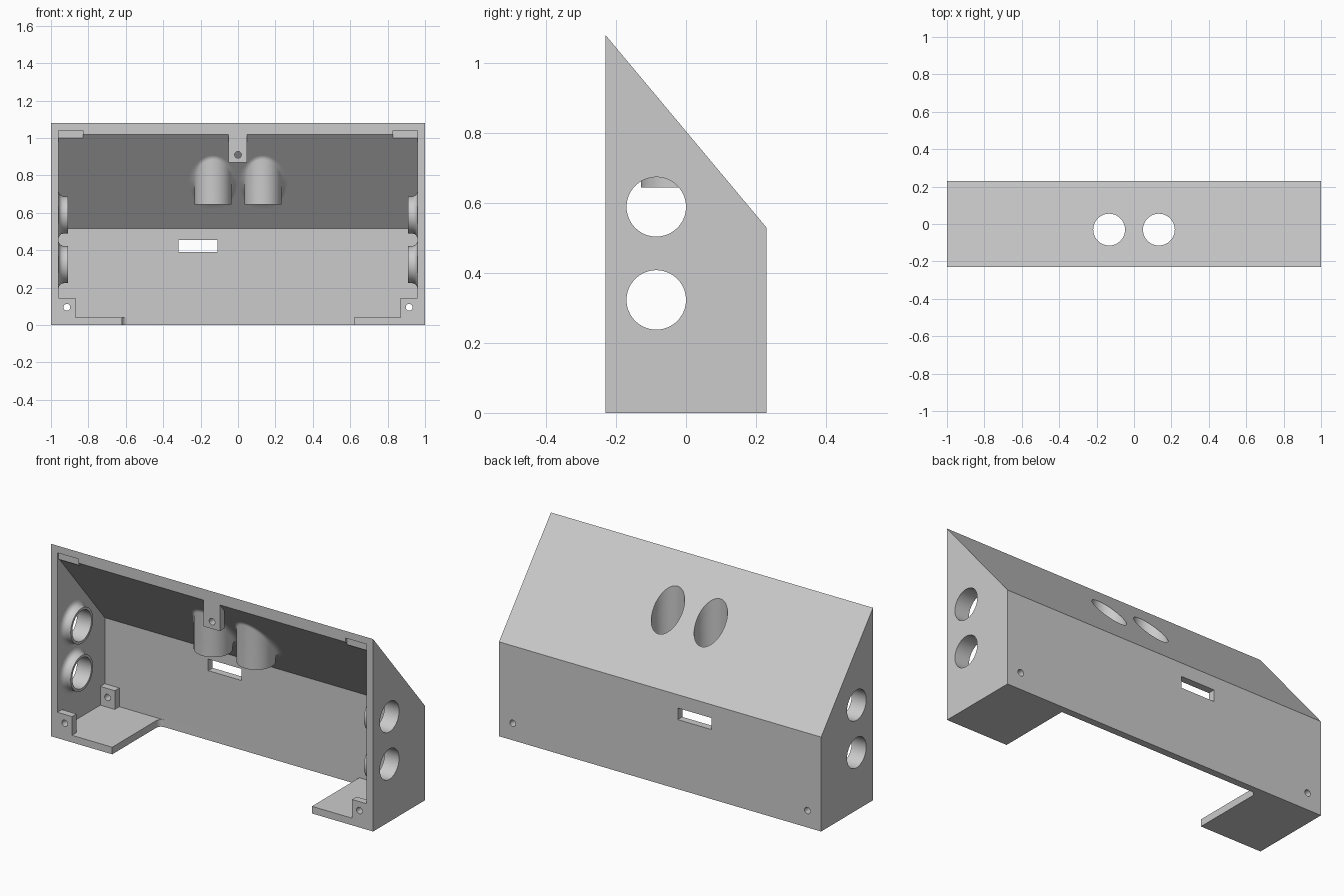
import bpy, math
from mathutils import Matrix, Vector

if "Cube" in bpy.data.objects:
    bpy.data.objects.remove(bpy.data.objects["Cube"])

grey = bpy.data.materials.new("plain grey")
grey.use_nodes = True
grey.diffuse_color = (0.6, 0.6, 0.6, 1)
grey.node_tree.nodes["Principled BSDF"].inputs["Base Color"].default_value = (0.6, 0.6, 0.6, 1)

WALL = 0.04
SLOPE = 0.55 / 0.46            # drop of the sloped roof per unit of depth
FRONT, BACK = -0.23, 0.23


def roof_under(y):
    return 0.53 + (BACK - y) * SLOPE - WALL * math.hypot(1, SLOPE)


def make(name, verts, faces):
    mesh = bpy.data.meshes.new(name)
    mesh.from_pydata(verts, [], faces)
    mesh.materials.append(grey)
    obj = bpy.data.objects.new(name, mesh)
    bpy.context.collection.objects.link(obj)
    return obj


def prism(name, a, b, profile, place):
    """Extrude a 2D profile from a to b; place(t, p, q) gives the 3D point."""
    n = len(profile)
    verts = [place(t, p, q) for t in (a, b) for p, q in profile]
    faces = [tuple(range(n))[::-1], tuple(range(n, 2 * n))]
    faces += [(i, (i + 1) % n, (i + 1) % n + n, i + n) for i in range(n)]
    obj = make(name, verts, faces)
    fix_normals(obj)
    return obj


def fix_normals(obj):
    import bmesh
    bm = bmesh.new()
    bm.from_mesh(obj.data)
    bmesh.ops.recalc_face_normals(bm, faces=bm.faces)
    bm.to_mesh(obj.data)
    bm.free()


def along_x(t, p, q): return (t, p, q)
def along_y(t, p, q): return (p, t, q)
def along_z(t, p, q): return (p, q, t)


def box(name, x0, x1, y0, y1, z0, z1):
    return prism(name, x0, x1, [(y0, z0), (y1, z0), (y1, z1), (y0, z1)], along_x)


def rod(a, b, p, q, r, place, n=64):
    ring = [(p + r * math.cos(k * math.tau / n), q + r * math.sin(k * math.tau / n)) for k in range(n)]
    return prism("cutter", a, b, ring, place)


def cut(obj, cutters):
    for c in cutters:
        c.hide_render = True
        m = obj.modifiers.new("cut", 'BOOLEAN')
        m.operation, m.solver, m.object = 'DIFFERENCE', 'EXACT', c
    dg = bpy.context.evaluated_depsgraph_get()
    dg.update()
    mesh = bpy.data.meshes.new_from_object(obj.evaluated_get(dg))
    obj.modifiers.clear()
    obj.data = mesh
    for c in cutters:
        bpy.data.objects.remove(c)


def sleeve(name, origin, axes, lean, length, r_in=0.085, r_out=0.099, fillet=0.036, n=64):
    """Tube standing on a leaning wall, with a fillet where it meets the wall."""
    frame = Matrix(axes).transposed()
    steps = 8
    rings = steps + 4
    verts = []
    for k in range(n):
        c, s = math.cos(k * math.tau / n), math.sin(k * math.tau / n)
        tilt = lean * s                       # wall rise along this direction
        t = fillet / math.tan((math.pi / 2 - math.atan(tilt)) / 2)
        foot = min(t / math.hypot(1, tilt), fillet)
        p0 = Vector((r_out + foot, (r_out + foot) * tilt))
        p1 = Vector((r_out, r_out * tilt))
        p2 = Vector((r_out, min(p1.y + t, length - 0.002)))
        path = [p0 * (1 - u) ** 2 + p1 * 2 * u * (1 - u) + p2 * u * u
                for u in (i / steps for i in range(steps + 1))]
        path += [Vector((r_out, length)), Vector((r_in, length)), Vector((r_in, r_in * tilt))]
        verts += [Vector(origin) + frame @ Vector((p.x * c, p.x * s, p.y)) for p in path]
    faces = [(k * rings + i, (k + 1) % n * rings + i, (k + 1) % n * rings + i + 1, k * rings + i + 1)
             for k in range(n) for i in range(rings - 1)]
    obj = make(name, verts, faces)
    if frame.determinant() < 0:
        obj.data.flip_normals()
    return obj


# Housing shell: sloped box, open at the front and partly underneath
housing = prism("housing", -1, 1, [(FRONT, 0), (BACK, 0), (BACK, 0.53), (FRONT, 1.08)], along_x)
inner = BACK - WALL
cavity = prism("cutter", WALL - 1, 1 - WALL,
               [(-0.4, WALL), (inner, WALL), (inner, roof_under(inner)), (-0.4, roof_under(-0.4))], along_x)
f = 0.03
bend = [(-0.62 + f - f * math.cos(a), inner - f + f * math.sin(a))
        for a in (i * math.pi / 16 for i in range(9))]
floor_gap = prism("cutter", -0.1, 0.1, [(-0.62, -0.4)] + bend + [(0.62, inner), (0.62, -0.4)], along_z)
cutters = [cavity, floor_gap, box("cutter", -0.318, -0.11, 0.1, 0.3, 0.39, 0.455)]

TUBE_X, TUBE_Y = 0.133, -0.03
PORT_Y, PORTS = -0.085, {"upper": 0.589, "lower": 0.323}
SCREW_X, SCREW_Z, SCREW_R = 0.915, 0.095, 0.018
for side in (-1, 1):
    cutters.append(rod(0.5, 1.2, side * TUBE_X, TUBE_Y, 0.085, along_z))
    cutters.append(rod(0.1, 0.3, side * SCREW_X, SCREW_Z, SCREW_R, along_y, 24))
    x0, x1 = sorted((side * 0.83, side * 0.96))
    cutters.append(box("cutter", x0, x1, -0.3, -0.22, 1.0, 1.04))
    for z in PORTS.values():
        cutters.append(rod(side * 0.9, side * 1.1, PORT_Y, z, 0.085, along_x))
cut(housing, cutters)
parts = [housing]

for side, label in ((-1, "right"), (1, "left")):
    # Round sleeves hanging under the sloped roof
    top = roof_under(TUBE_Y)
    parts.append(sleeve(label + "_roof_sleeve", (side * TUBE_X, TUBE_Y, top),
                        ((1, 0, 0), (0, 1, 0), (0, 0, -1)), SLOPE, top - 0.645))
    # Side port collars
    for level, z in PORTS.items():
        parts.append(sleeve(f"{label}_{level}_port_collar", (side * (1 - WALL), PORT_Y, z),
                            ((0, 1, 0), (0, 0, 1), (-side, 0, 0)), 0, 0.05))
    # Screw tabs in the bottom corners
    x0, x1 = sorted((side * 0.87, side * 0.96))
    for place, y0, y1 in (("front", FRONT, FRONT + WALL), ("back", inner - WALL, inner)):
        tab = box(f"{label}_{place}_screw_tab", x0, x1, y0, y1, WALL, 0.145)
        cut(tab, [rod(-0.4, 0.4, side * SCREW_X, SCREW_Z, SCREW_R, along_y, 24)])
        parts.append(tab)
    # Small lid stops in the top corners
    x0, x1 = sorted((side * 0.83, side * 0.96))
    parts.append(box(label + "_lid_stop", x0, x1, -0.22, -0.2, 1.0, 1.04))

# Hanging screw tab in the middle of the roof edge
y1 = FRONT + WALL
hanger = prism("centre_screw_tab", -0.052, 0.048,
               [(FRONT, 0.87), (y1, 0.87), (y1, roof_under(y1)), (FRONT, roof_under(FRONT))], along_x)
cut(hanger, [rod(-0.4, 0.0, 0, 0.91, SCREW_R, along_y, 24)])
parts.append(hanger)

# Smooth the round surfaces, keep the corners sharp
bpy.ops.object.select_all(action='DESELECT')
for obj in parts:
    obj.select_set(True)
bpy.context.view_layer.objects.active = housing
bpy.ops.object.shade_smooth_by_angle(angle=math.radians(30))
